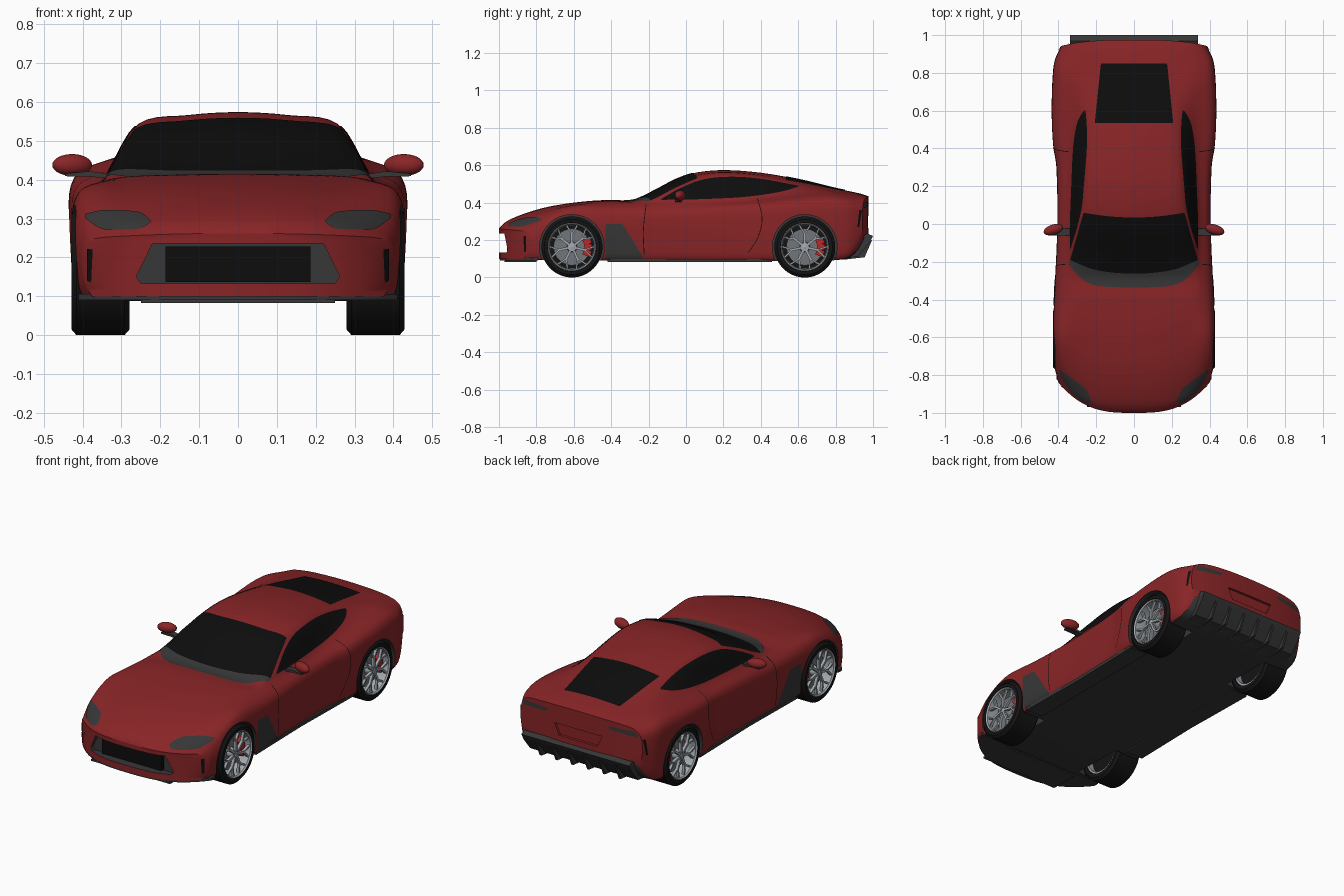
import bpy, bmesh, math
from mathutils import Vector, Matrix
from mathutils.bvhtree import BVHTree

if "Cube" in bpy.data.objects:
    bpy.data.objects.remove(bpy.data.objects["Cube"])

def material(name, rgb):
    m = bpy.data.materials.new(name)
    m.diffuse_color = (*rgb, 1)
    m.use_nodes = True
    m.node_tree.nodes["Principled BSDF"].inputs["Base Color"].default_value = m.diffuse_color
    return m

RED = material("body red", (0.25, 0.018, 0.02))
TRIM = material("dark grey trim", (0.038, 0.038, 0.038))
GLASS = material("black glass", (0.004, 0.004, 0.004))
TYRE = material("tyre black", (0.007, 0.007, 0.007))
SILVER = material("wheel silver", (0.36, 0.39, 0.42))
STEEL = material("disc steel", (0.17, 0.18, 0.19))
CALIPER = material("caliper red", (0.5, 0.02, 0.02))

def shade(o):
    for p in o.data.polygons:
        p.use_smooth = True
    o.data.set_sharp_from_angle(angle=math.radians(35))

def finish(name, bm, *mats):
    bmesh.ops.recalc_face_normals(bm, faces=bm.faces)
    me = bpy.data.meshes.new(name)
    bm.to_mesh(me)
    o = bpy.data.objects.new(name, me)
    bpy.context.collection.objects.link(o)
    for m in mats:
        me.materials.append(m)
    shade(o)
    return o

def spline(pts, t):
    """Smooth curve through points, t in 0..1."""
    n = len(pts) - 1
    i = min(int(t * n), n - 1)
    f = t * n - i
    P = [Vector(pts[max(0, min(n, j))]) for j in (i - 1, i, i + 1, i + 2)]
    m0, m1 = (P[2] - P[0]) / 2, (P[3] - P[1]) / 2
    return (P[1] * (2*f**3 - 3*f*f + 1) + m0 * (f**3 - 2*f*f + f)
            + P[2] * (3*f*f - 2*f**3) + m1 * (f**3 - f*f))

def line(*pts):
    """Smooth value along the car's length from (y, value) points."""
    n = len(pts) - 1
    def slope(i):
        a, b = pts[max(i - 1, 0)], pts[min(i + 1, n)]
        return (b[1] - a[1]) / (b[0] - a[0])
    def f(s):
        i = max(j for j in range(n) if j == 0 or pts[j][0] <= s)
        (a, va), (b, vb) = pts[i], pts[i + 1]
        h, t = b - a, (s - a) / (b - a)
        return (va * (2*t**3 - 3*t*t + 1) + h * slope(i) * (t**3 - 2*t*t + t)
                + vb * (3*t*t - 2*t**3) + h * slope(i + 1) * (t**3 - t*t))
    return f

# Body: lines running along the car
width = line((-1, .4), (-.9, .422), (-.6, .43), (-.35, .42), (0, .406), (.3, .411), (.42, .428), (.6, .436), (.8, .43), (.9, .418), (.975, .385))
bottom = line((-1, .1), (-.9, .095), (-.5, .09), (.7, .09), (.88, .105), (.94, .15), (.975, .21))
top = line((-1, .262), (-.97, .293), (-.9, .328), (-.8, .362), (-.7, .385), (-.55, .406), (-.4, .415), (-.3, .412), (-.25, .425),
           (-.15, .475), (-.05, .527), (.05, .56), (.2, .574), (.4, .56), (.6, .525), (.8, .477), (.93, .449), (.975, .435))
mid_z = line((-1, .2), (-.8, .25), (-.5, .28), (.8, .29), (.975, .31))
shoulder_z = line((-1, .235), (-.9, .288), (-.75, .335), (-.6, .355), (-.3, .35), (0, .358), (.3, .375), (.6, .4), (.8, .405), (.975, .38))
belt_x = line((-1, .36), (-.8, .372), (-.6, .375), (-.3, .357), (-.15, .347), (0, .34), (.3, .328), (.6, .328), (.8, .34), (.975, .335))
belt_z = line((-1, .25), (-.9, .309), (-.75, .36), (-.6, .387), (-.3, .39), (0, .41), (.3, .425), (.5, .44), (.65, .45), (.8, .447), (.975, .415))
roof_x = line((-1, .25), (-.3, .3), (-.15, .3), (0, .272), (.1, .262), (.3, .25), (.6, .228), (.8, .24), (.975, .25))
roof_drop = line((-1, .005), (-.9, .011), (-.6, .01), (-.35, .008), (-.25, .014), (-.15, .032), (0, .035), (.2, .03), (.4, .03), (.6, .025), (.8, .016), (.975, .007))

def place(s, x, z):
    bend = max(0, (-.5 - s) * .4) - max(0, (s - .75) * .2)
    return Vector((x, s + bend * (abs(x) / .43) ** 3, z))

NB, SEG = 6, 5
def half_section(s):
    w, b, t, rx, d = width(s), bottom(s), top(s), roof_x(s), roof_drop(s)
    key = [(w * .94, b), (w * .985, b + .04), (w, mid_z(s)), (w * .97, shoulder_z(s)), (belt_x(s), belt_z(s)),
           (rx, t - d), (rx * .5, t - d * .25), (0, t), (-rx * .5, t - d * .25)]
    pts = [spline(key, k / (8 * SEG)) for k in range(7 * SEG + 1)]
    pts[-1].x = 0
    return [Vector((w * .94 * k / NB, b)) for k in range(NB)] + pts

bm = bmesh.new()
rings = []
N = 110
stations = [-1 + 1.975 * k / N for k in range(N + 1)]
for s in stations:
    h = half_section(s)
    loop = [(p.x, p.y) for p in h] + [(-p.x, p.y) for p in h[-2:0:-1]]
    rings.append([bm.verts.new(place(s, *p)) for p in loop])
L = len(rings[0])
for a, b in zip(rings, rings[1:]):
    for i in range(L):
        j = (i + 1) % L
        f = bm.faces.new((a[i], a[j], b[j], b[i]))
        f.material_index = 1 if i < NB or i >= L - NB else 0
for s in (stations[0], stations[-1]):   # nose and tail faces
    rows = [[bm.verts.new(place(s, p.x * t / NB, p.y)) for t in range(-NB, NB + 1)] for p in half_section(s)[NB:]]
    for a, b in zip(rows, rows[1:]):
        for k in range(2 * NB):
            bm.faces.new((a[k], a[k + 1], b[k + 1], b[k]))
bmesh.ops.remove_doubles(bm, verts=bm.verts, dist=2e-6)
bmesh.ops.recalc_face_normals(bm, faces=bm.faces)
skin = BVHTree.FromBMesh(bm)
body = finish("body_shell", bm, RED, TRIM)

def prism(name, pts, axis, a, b, *mats):
    """Extrude a flat outline along axis x, y or z from a to b."""
    put = {"x": lambda p, d: (d, p[0], p[1]), "y": lambda p, d: (p[0], d, p[1]), "z": lambda p, d: (p[0], p[1], d)}[axis]
    m = bmesh.new()
    A, B = ([m.verts.new(put(p, d)) for p in pts] for d in (a, b))
    m.faces.new(A)
    m.faces.new(B)
    for i in range(len(pts)):
        j = (i + 1) % len(pts)
        m.faces.new((A[i], A[j], B[j], B[i]))
    return finish(name, m, *mats)

def cut(cutter, index):
    for p in cutter.data.polygons:
        p.material_index = index
    cutter.hide_render = True
    mod = body.modifiers.new("cut", "BOOLEAN")
    mod.operation, mod.solver, mod.object = "DIFFERENCE", "EXACT", cutter
    bpy.context.view_layer.objects.active = body
    bpy.ops.object.modifier_apply(modifier="cut")
    bpy.data.objects.remove(cutter)

# Wheel arches, grille opening and number plate recess
WHEELS = (-.61, .635)
for wy in WHEELS:
    circle = [(wy + .173 * math.cos(i * math.tau / 64), .163 + .173 * math.sin(i * math.tau / 64)) for i in range(64)]
    for sx in (1, -1):
        cut(prism("arch_cutter", circle, "x", sx * .25, sx * .6, RED, TRIM), 1)
mouth = [(-.22, .236), (.22, .236), (.262, .15), (.25, .133), (-.25, .133), (-.262, .15)]
cut(prism("grille_cutter", mouth, "y", -1.1, -.935, RED, TRIM), 1)
cut(prism("plate_cutter", [(-.15, .33), (.15, .33), (.12, .265), (-.12, .265)], "y", .96, 1.1, RED, TRIM), 0)
shade(body)
prism("grille_mesh", [(-.187, .228), (.187, .228), (.187, .137), (-.187, .137)], "y", -.958, -.93, GLASS)

def patch(name, A, B, view, mat, both=True, off=.003, nu=28, nv=10):
    """Thin sheet between two edge curves, projected on the body from one view."""
    origin, ray = {"top": (lambda p: (p[0], p[1], 2), (0, 0, -1)), "front": (lambda p: (p[0], -2, p[1]), (0, 1, 0)),
                   "back": (lambda p: (p[0], 2, p[1]), (0, -1, 0)), "side": (lambda p: (2, p[0], p[1]), (-1, 0, 0))}[view]
    m = bmesh.new()
    for sx in ((1, -1) if both else (1,)):
        grid = []
        for i in range(nu + 1):
            a, b = spline(A, i / nu), spline(B, i / nu)
            row = []
            for j in range(nv + 1):
                o = Vector(origin(a.lerp(b, j / nv)))
                hit, n, _, _ = skin.ray_cast(o, Vector(ray))
                if hit is None:
                    hit, n, _, _ = skin.find_nearest(o + Vector(ray) * 1.2)
                v = hit + n * off
                row.append(m.verts.new((v.x * sx, v.y, v.z)))
            grid.append(row)
        for r, q in zip(grid, grid[1:]):
            for j in range(nv):
                m.faces.new((r[j], r[j + 1], q[j + 1], q[j]))
    return finish(name, m, mat)

# Glass
base = [(-.336, -.19), (-.2, -.243), (0, -.262), (.2, -.243), (.336, -.19)]
patch("windscreen", [(-.265, .06), (-.14, .042), (0, .035), (.14, .042), (.265, .06)], base, "top", GLASS, False)
patch("cowl", base, [(-.342, -.215), (-.23, -.318), (0, -.335), (.23, -.318), (.342, -.215)], "top", TRIM, False)
patch("rear_window", [(-.207, .535), (.207, .535)], [(-.175, .85), (.175, .85)], "top", GLASS, False)
patch("side_window", [(-.13, .42), (-.05, .466), (.05, .51), (.15, .532), (.28, .536), (.42, .522), (.6, .488)],
      [(-.13, .414), (0, .415), (.15, .42), (.3, .428), (.43, .443), (.53, .462), (.6, .484)], "side", GLASS)

# Lamps, vents and side trim
patch("headlight", [(.225, .293), (.25, .313), (.3, .319), (.35, .319), (.392, .31)],
      [(.225, .288), (.25, .273), (.3, .27), (.35, .272), (.392, .3)], "front", TRIM)
patch("bumper_vent", [(.372, .22), (.386, .222)], [(.376, .135), (.386, .14)], "front", GLASS)
patch("tail_light", [(.19, .402), (.35, .4)], [(.2, .383), (.36, .37)], "back", TRIM)
patch("rear_corner_vent", [(.925, .36), (.94, .36)], [(.915, .27), (.925, .27)], "side", GLASS)
patch("fender_panel", [(-.43, .096), (-.432, .2), (-.43, .285)], [(-.225, .096), (-.285, .2), (-.34, .285)], "side", TRIM)
door = [(-.225, .12), (-.23, .25), (-.215, .39)]
patch("door_front_seam", door, [(y + .004, z) for y, z in door], "side", GLASS, nv=1, off=.0015)
door = [(.33, .13), (.385, .22), (.405, .32), (.38, .42)]
patch("door_rear_seam", door, [(y + .004, z) for y, z in door], "side", GLASS, nv=1, off=.0015)

# Front splitter, sills and rear diffuser
nose = [(x / 20 * .41, -.995 + .2 * (abs(x) / 20 * .41 / .43) ** 3) for x in range(-20, 21)]
prism("front_splitter", nose + [(.41, -.79), (-.41, -.79)], "z", .09, .106, TRIM)
prism("splitter_lip", [(-.25, -.97), (.25, -.97), (.25, -.8), (-.25, -.8)], "z", .083, .092, TRIM)
for sx in (1, -1):
    prism("side_sill", [(sx * .3, -.42), (sx * .408, -.42), (sx * .4, 0), (sx * .41, .46), (sx * .3, .46)], "z", .082, .1, TRIM)
prism("diffuser", [(.79, .092), (.92, .112), (.98, .185), (1, .222), (.97, .235), (.9, .2), (.79, .12)], "x", -.34, .34, TRIM)
for x in (-.25, -.15, -.05, .05, .15, .25):
    prism("diffuser_fin", [(.84, .095), (.955, .108), (.995, .2), (.9, .16)], "x", x - .006, x + .006, TRIM)

# Door mirrors
for sx in (1, -1):
    m = bmesh.new()
    bmesh.ops.create_uvsphere(m, u_segments=28, v_segments=16, radius=1, matrix=Matrix.Translation((sx * .427, -.03, .438))
                              @ Matrix.Rotation(-sx * .3, 4, "Z") @ Matrix.Diagonal((.053, .027, .028, 1)))
    finish("door_mirror", m, RED)
    prism("mirror_arm", [(sx * .33, .402), (sx * .38, .408), (sx * .445, .409), (sx * .445, .416), (sx * .38, .422), (sx * .33, .414)],
          "y", -.06, -.025, TRIM)

# Wheels
def lathe(name, profile, c, sx, mat, n=64):
    m = bmesh.new()
    loops = [[m.verts.new((c[0] + sx * x, c[1] + r * math.cos(k * math.tau / n), c[2] + r * math.sin(k * math.tau / n)))
              for x, r in profile] for k in range(n)]
    for k in range(n):
        a, b = loops[k], loops[(k + 1) % n]
        for i in range(len(profile)):
            j = (i + 1) % len(profile)
            m.faces.new((a[i], a[j], b[j], b[i]))
    return finish(name, m, mat)

def bar(m, c, angle, a, b, w, depth):
    """Box from polar point a to polar point b (radius, angle) on the wheel face."""
    p, q = (Vector((0, r * math.cos(angle + t), r * math.sin(angle + t))) for r, t in (a, b))
    d = q - p
    bmesh.ops.create_cube(m, size=1, matrix=Matrix.Translation(Vector(c) + (p + q) / 2)
                          @ Matrix.Rotation(math.atan2(d.z, d.y), 4, "X") @ Matrix.Diagonal((depth, d.length, w, 1)))

for wy in WHEELS:
    for sx in (1, -1):
        c = (sx * .354, wy, .163)
        lathe("tyre", [(-.075, .127), (-.075, .148), (-.062, .163), (.062, .163), (.075, .148), (.075, .13), (.06, .124), (-.06, .124)], c, sx, TYRE)
        lathe("rim", [(.07, .131), (.074, .126), (.068, .12), (.045, .117), (-.07, .115), (-.07, .126)], c, sx, SILVER)
        lathe("wheel_backing", [(-.035, .01), (-.035, .117), (-.028, .117), (-.028, .01)], c, sx, TYRE)
        lathe("brake_disc", [(.005, .005), (.005, .098), (.02, .098), (.02, .005)], c, sx, STEEL)
        lathe("wheel_hub", [(.02, .001), (.02, .028), (.058, .024), (.062, .001)], c, sx, SILVER, 32)
        m = bmesh.new()
        face = (c[0] + sx * .057, wy, c[2])
        for k in range(7):
            t = math.pi / 2 + k * math.tau / 7
            bar(m, face, t, (.015, 0), (.075, 0), .013, .016)
            for g in (.25, -.25):
                bar(m, face, t, (.07, 0), (.122, g), .009, .015)
        finish("spokes", m, SILVER)
        m = bmesh.new()
        for t in (-.36, 0, .36):
            bar(m, (c[0] + sx * .025, wy, c[2]), t, (.066, 0), (.108, 0), .034, .034)
        finish("brake_caliper", m, CALIPER)
